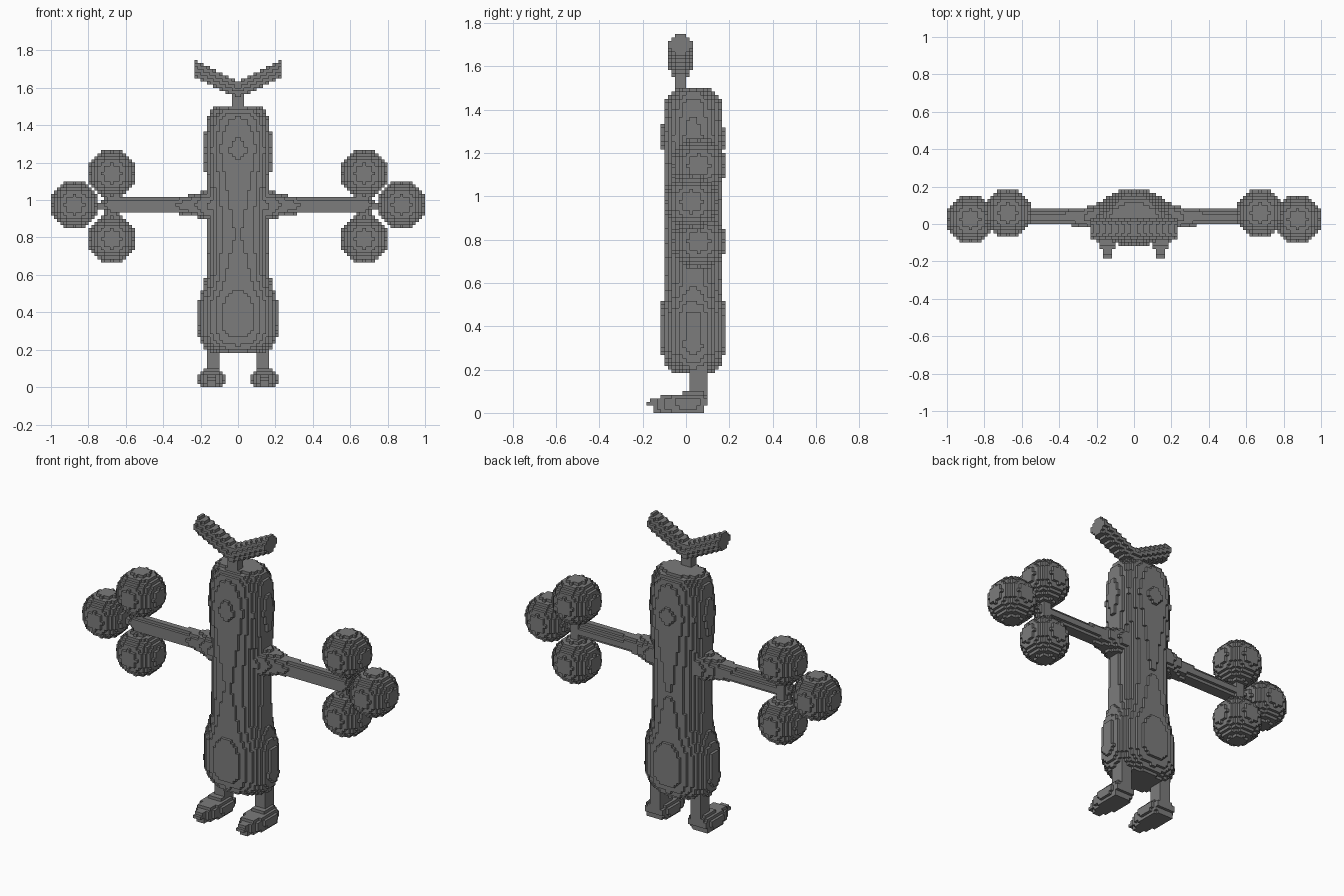
import bpy
import bmesh
import math
from mathutils import Vector

H = 1 / 60          # edge of one block
CY = 0.033          # depth of the body axis

if "Cube" in bpy.data.objects:
    bpy.data.objects.remove(bpy.data.objects["Cube"], do_unlink=True)

grey = bpy.data.materials.new("dark grey")
grey.use_nodes = True
GREY = (0.2, 0.2, 0.2, 1)
grey.diffuse_color = GREY
grey.node_tree.nodes["Principled BSDF"].inputs["Base Color"].default_value = GREY

parts = {}          # part name -> set of blocks
taken = set()       # blocks of every part


def fill(name, low, high, inside):
    """Claim every free block of the box whose centre passes the test."""
    spans = [range(round(a / H) - 1, round(b / H) + 1) for a, b in zip(low, high)]
    cells = {(i, j, k) for i in spans[0] for j in spans[1] for k in spans[2]
             if k >= 0 and inside((i + .5) * H, (j + .5) * H, (k + .5) * H)}
    parts[name] = cells - taken
    taken.update(cells)


def curve(points, t):
    """Read a piecewise linear profile."""
    for (a, *p), (b, *q) in zip(points, points[1:]):
        if a <= t <= b:
            f = (t - a) / (b - a)
            return [u + (v - u) * f for u, v in zip(p, q)]
    return [0] * (len(points[0]) - 1)


def mirrored(name, low, high, inside):
    """Fill a part on the left (+x) and its mirror on the right."""
    fill("left_" + name, low, high, inside)
    fill("right_" + name, (-high[0], *low[1:]), (-low[0], *high[1:]),
         lambda x, y, z: inside(-x, y, z))


# Body: elliptical sections along z (height, half width, half depth)
BODY = [(.18, .13, .08), (.2, .17, .11), (.24, .2, .135), (.3, .217, .152),
        (.45, .215, .152), (.53, .187, .14), (.6, .17, .134), (.8, .165, .125),
        (1, .168, .13), (1.2, .178, .14), (1.27, .184, .147), (1.34, .178, .14),
        (1.43, .167, .13), (1.47, .155, .115), (1.5, .12, .07)]


def in_body(x, y, z):
    a, b = curve(BODY, z)
    return a > 0 and (x / a) ** 2 + ((y - CY) / b) ** 2 <= 1


fill("body", (-.25, -.15, .15), (.25, .2, 1.52), in_body)

# Antenna: short stem with two rising blades
AY = -.025
fill("antenna_stem", (-.05, -.1, 1.46), (.05, .05, 1.6),
     lambda x, y, z: 1.46 < z < 1.6 and abs(x) < .035 and abs(y - AY) < .03)


def in_blade(x, y, z):
    side = 1 - ((y - AY) / .052) ** 2
    if x < 0 or x > .233 or side <= 0:
        return False
    return abs(z - 1.59 - .5 * x) <= .047 * math.sqrt(side)


mirrored("antenna_blade", (0, -.1, 1.5), (.25, .05, 1.78), in_blade)

# Balls: three at the end of each arm
BALLS = {"upper_ball": (.675, .0583, 1.1417),
         "lower_ball": (.675, .0583, .7917),
         "outer_ball": (.875, .025, .975)}
for ball, centre in BALLS.items():
    c = Vector(centre)
    r = 7.65 * H
    mirrored(ball, c - Vector((r, r, r)), c + Vector((r, r, r)),
             lambda x, y, z, c=c, r=r: (Vector((x, y, z)) - c).length <= r)

# Arms: rods flared at the body, thin at the far end
ARM = [(.1, .085), (.17, .08), (.21, .066), (.27, .052), (.36, .042),
       (.68, .042), (.71, .03), (.73, .02), (.8, .02)]


def in_arm(x, y, z):
    rod = math.hypot(y - .037, z - .972) <= curve(ARM, x)[0]
    joint = abs(z - .967) < .09 and math.hypot(x - .675, y - .045) < .035
    return rod or joint


mirrored("arm", (.1, -.08, .85), (.8, .15, 1.08), in_arm)

# Legs: short posts under the hips
mirrored("leg", (.08, 0, .06), (.18, .12, .26),
         lambda x, y, z: .06 < z < .26 and abs(x - .133) < .034 and abs(y - .058) < .034)

# Feet: pointed shoes (depth, half width, top height)
FOOT = [(-.185, .015, .05), (-.15, .028, .066), (-.1, .052, .08),
        (-.03, .072, .09), (.05, .072, .1), (.102, .05, .09)]
SOLE = [(0, .75), (.033, 1), (.06, 1), (.1, .5)]


def in_foot(x, y, z):
    width, top = curve(FOOT, y)
    if z < .03 and not -.15 < y < .09:
        return False
    return z < top and abs(x - .142) <= width * curve(SOLE, z)[0]


mirrored("foot", (.05, -.2, 0), (.23, .12, .12), in_foot)

# Turn each part into a mesh of its exposed block faces
for name, cells in parts.items():
    bm = bmesh.new()
    corners = {}

    def corner(key):
        if key not in corners:
            corners[key] = bm.verts.new([n * H for n in key])
        return corners[key]

    for cell in cells:
        for axis in range(3):
            for side in (0, 1):
                beside = list(cell)
                beside[axis] += 2 * side - 1
                if tuple(beside) in taken:
                    continue
                loop = []
                for u, v in ((0, 0), (1, 0), (1, 1), (0, 1)):
                    p = list(cell)
                    p[axis] += side
                    p[(axis + 1) % 3] += u
                    p[(axis + 2) % 3] += v
                    loop.append(corner(tuple(p)))
                bm.faces.new(loop if side else loop[::-1])
    mesh = bpy.data.meshes.new(name)
    bm.to_mesh(mesh)
    bm.free()
    mesh.materials.append(grey)
    bpy.context.collection.objects.link(bpy.data.objects.new(name, mesh))
